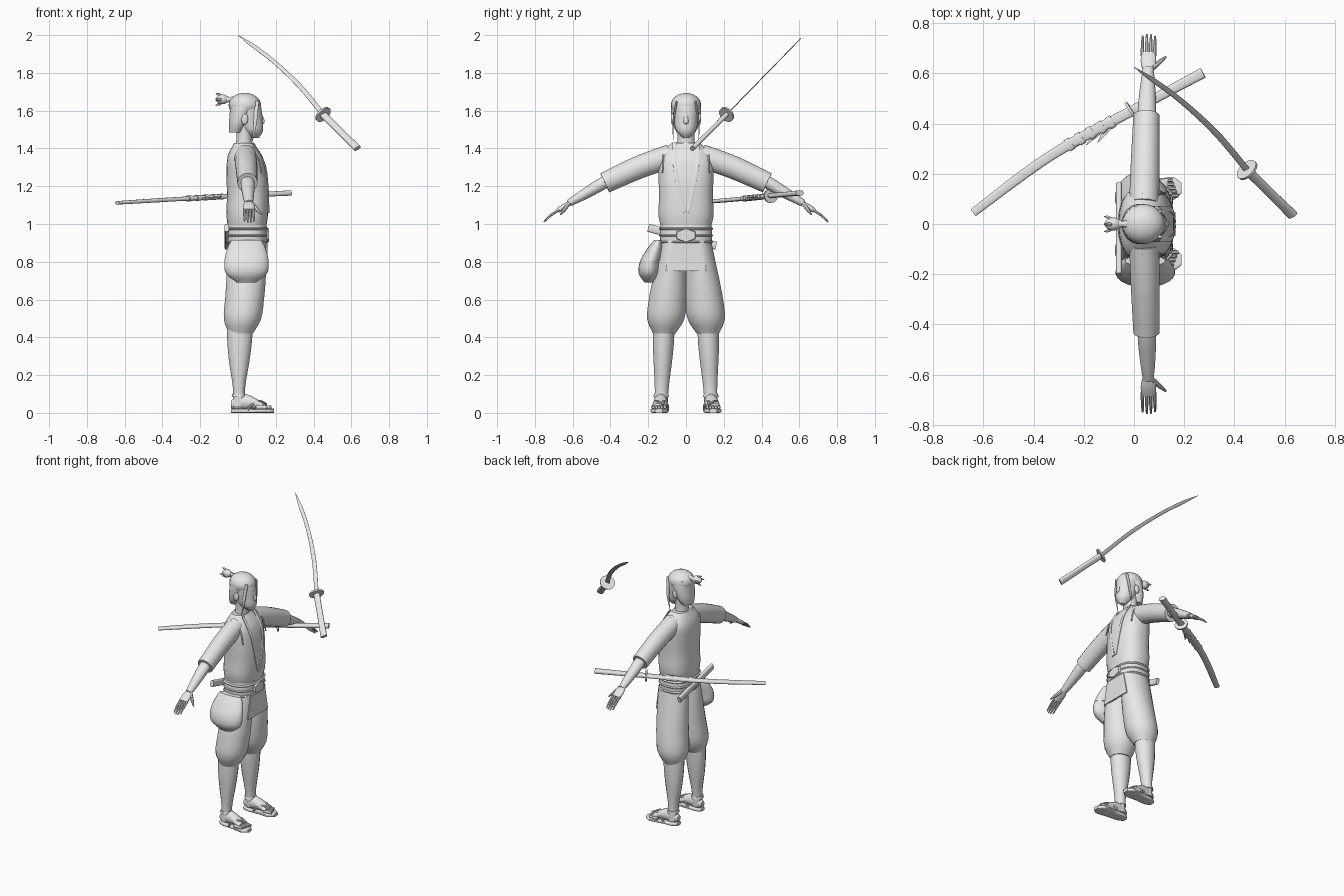
import bpy, bmesh, math
from mathutils import Vector

cube = bpy.data.objects.get("Cube")
if cube:
    bpy.data.objects.remove(cube)

grey = bpy.data.materials.new("plain grey")
grey.use_nodes = True
grey.diffuse_color = (0.8, 0.8, 0.8, 1)
grey.node_tree.nodes["Principled BSDF"].inputs["Base Color"].default_value = grey.diffuse_color

X, Y, Z = Vector((1, 0, 0)), Vector((0, 1, 0)), Vector((0, 0, 1))
made = []


def finish(name, bm):
    bmesh.ops.recalc_face_normals(bm, faces=bm.faces)
    mesh = bpy.data.meshes.new(name)
    bm.to_mesh(mesh)
    bm.free()
    mesh.materials.append(grey)
    ob = bpy.data.objects.new(name, mesh)
    bpy.context.collection.objects.link(ob)
    made.append(ob)


def spline(values, t):
    """Smooth curve through evenly spaced numbers or points."""
    if len(values) == 1:
        return values[0]
    last = len(values) - 1
    i = min(int(t * last), last - 1)
    f = t * last - i
    a, b, c, d = (values[min(max(i + k, 0), last)] for k in (-1, 0, 1, 2))
    return b + ((c - a) * f + (a * 2 - b * 5 + c * 4 - d) * f ** 2 + (b * 3 - a - c * 3 + d) * f ** 3) / 2


def loft(name, path, width, depth=1.0, side=X, axis=None, sides=16, power=2, steps=16):
    """Skin rings along a path. Depth is a ratio to width, or its own profile."""
    path = [Vector(p) for p in path]
    ts = [i / steps for i in range(steps + 1)]
    centres = [spline(path, t) for t in ts]
    bm, rings = bmesh.new(), []
    for i, t in enumerate(ts):
        normal = axis or (centres[min(i + 1, steps)] - centres[max(i - 1, 0)]).normalized()
        u = (side - normal * side.dot(normal)).normalized()
        v = normal.cross(u)
        w = spline(width, t)
        h = w * depth if isinstance(depth, float) else spline(depth, t)
        ring = []
        for k in range(sides):
            angle = math.tau * (k + 0.5) / sides
            c, s = (math.copysign(abs(f) ** (2 / power), f) for f in (math.cos(angle), math.sin(angle)))
            ring.append(bm.verts.new(centres[i] + u * c * w + v * s * h))
        rings.append(ring)
    for low, high in zip(rings, rings[1:]):
        for k in range(sides):
            n = (k + 1) % sides
            bm.faces.new((low[k], low[n], high[n], high[k]))
    bm.faces.new(rings[0])
    bm.faces.new(rings[-1])
    finish(name, bm)


def pair(name, path, width, **options):
    """The same loft on the left and, mirrored, on the right."""
    for sign, word in ((1, "left_"), (-1, "right_")):
        loft(word + name, [(x, y * sign, z) for x, y, z in path], width, **options)


def ball(name, centre, size):
    bm = bmesh.new()
    bmesh.ops.create_uvsphere(bm, u_segments=24, v_segments=12, radius=1)
    for vert in bm.verts:
        vert.co = Vector([c * s + o for c, s, o in zip(vert.co, size, centre)])
    finish(name, bm)


def ball_pair(name, centre, size):
    for sign, word in ((1, "left_"), (-1, "right_")):
        ball(word + name, (centre[0], centre[1] * sign, centre[2]), size)


def disc(name, centre, axis, side, radius):
    half = axis.normalized() * .005
    loft(name, [centre - half, centre + half], [radius], .9, side=side, sides=24, steps=1)


# Jacket body, lapels and shoulder seams
loft("jacket", [(.047, 0, .97), (.05, 0, 1.2), (.03, 0, 1.43)], [.1, .11, .11, .108, .094, .05],
     [.13, .146, .143, .146, .143, .075], axis=Z, sides=32, power=2.4)
pair("lapel", [(.08, .06, 1.43), (.14, .06, 1.32), (.157, .04, 1.2), (.162, .01, 1.06)], [.012],
     depth=.4, side=Y, sides=8)
pair("shoulder_seam", [(.03, .12, 1.41), (.1, .12, 1.36), (.125, .125, 1.27)], [.004], sides=8)

# Sash, cords, buckle and apron
waist = Vector((.048, 0, .94))
loft("sash", [waist - Z * .05, waist + Z * .055], [.106, .108, .104], 1.29, sides=32, power=2.5)
for height in (-.035, 0, .035):
    middle = waist + Z * height
    loft("sash_cord", [middle - Z * .007, middle + Z * .007], [.106, .112, .106], 1.29,
         sides=32, power=2.5, steps=4)
loft("buckle", [waist + X * .1, waist + X * .117], [.06, .054], .65, side=Y, sides=6, steps=1)
loft("apron", [(.15, 0, .9), (.15, 0, .75)], [.08, .11], [.006], side=Y, power=6)

# Head and hair
loft("neck", [(.03, 0, 1.38), (.035, 0, 1.52)], [.05, .042, .045], 1.1, axis=Z)
loft("head", [(.09, 0, 1.455), (.055, 0, 1.57), (.04, 0, 1.69)], [.02, .055, .07, .076, .068, .01],
     [.015, .052, .063, .069, .065, .01], axis=Z, sides=24)
loft("back_hair", [(-.012, 0, 1.485), (.034, 0, 1.65)], [.036, .05, .064, .08], [.05, .072, .08, .075],
     axis=Z, sides=24)
ball("crown_hair", (.036, 0, 1.63), (.086, .08, .064))
knot = Vector((-.05, 0, 1.66))
loft("topknot", [knot + X * .02, knot - X * .07], [.016, .012, .026, .022, .003], side=Y)
loft("topknot_tie", [knot, knot - X * .012], [.017], side=Y, steps=1)
for turn in range(4):
    spread = Y * math.cos(turn * 1.6) + Z * math.sin(turn * 1.6)
    loft("topknot_tuft", [knot - X * .02, knot - X * .05 + spread * .025, knot - X * .07 + spread * .03],
         [.01, .008, .001], side=Y, sides=6)
pair("loose_lock", [(.1, .05, 1.65), (.09, .068, 1.53), (.075, .066, 1.435)], [.012, .009, .001],
     depth=.5, sides=8)

# Face
loft("nose", [(.118, 0, 1.59), (.132, 0, 1.545), (.122, 0, 1.53)], [.007, .013, .01], .7, side=Y)
for name, height in (("upper_lip", 1.512), ("lower_lip", 1.502)):
    ball(name, (.118, 0, height), (.008, .02, .005))
ball_pair("eye", (.11, .028, 1.573), (.008, .014, .006))
ball_pair("ear", (.035, .07, 1.555), (.018, .01, .03))
pair("brow", [(.121, .012, 1.592), (.114, .03, 1.597), (.1, .046, 1.592)], [.004], side=Z, sides=8)

# Arms and hands
elbow, wrist, knuckles = Vector((.05, .43, 1.218)), Vector((.057, .62, 1.11)), Vector((.058, .68, 1.07))
reach = (knuckles - wrist).normalized()
pair("sleeve", [(.04, .08, 1.36), (.045, .25, 1.3), elbow], [.06, .058, .053], depth=1.06, sides=20)
pair("forearm", [elbow - reach * .05, wrist], [.034, .037, .03, .021], depth=.9)
pair("palm", [wrist - reach * .01, knuckles], [.022, .031, .028], depth=.45, power=2.5)
for finger in range(4):
    root = knuckles + X * (.025 - finger * .0165)
    length = .08 + .01 * math.sin(finger)
    pair("finger", [root - reach * .01, root + reach * length * .5, root + reach * length - Z * .01],
         [.008, .007, .004], sides=8)
pair("thumb", [wrist + X * .015, wrist + Vector((.045, .025, -.035)), wrist + Vector((.07, .045, -.06))],
     [.012, .01, .004], side=Z, sides=8)

# Legs
pair("trouser_leg", [(.05, .066, .91), (.04, .09, .665), (.015, .115, .42)],
     [.1, .105, .105, .104, .1, .065], depth=[.068, .077, .09, .1, .1, .06], axis=Z, sides=24)
pair("shin", [(.01, .117, .45), (.006, .124, .24), (.005, .133, .03)], [.07, .065, .05, .032, .034],
     depth=[.058, .056, .047, .037, .036], axis=Z)

# Feet and sandals
heel, toe = Vector((-.037, .13, .011)), Vector((.19, .143, .011))
pair("sole", [heel, toe], [.02, .037, .038, .043, .046, .02], depth=[.011], side=Y, axis=X, power=5)
pair("foot", [heel + Z * .035, (.05, .134, .058), (.135, .141, .035)], [.018, .034, .036, .038, .04],
     depth=[.02, .042, .04, .028, .016], side=Y, axis=X)
for digit in range(5):
    tip = toe + Vector((-.012 - .006 * digit, .0155 * (digit - 2), .019))
    pair("toe", [tip - X * .06, tip], [.01, .007], depth=1.2, side=Y, sides=8)
for lean in (-1, 1):
    pair("sandal_strap", [(.15, .12, .045), (.11, .137 + lean * .02, .063), (.07, .135 + lean * .037, .04),
                          (.05, .134 + lean * .038, .015)], [.007], side=Z, sides=8)
pair("ankle_strap", [(.004, .132, .085), (.004, .132, .1)], [.038, .035], depth=1.1, axis=Z, steps=1)

# Hip pouch with flap, and the short scabbard tucked behind the sash
loft("pouch", [(.045, -.143, .91), (.045, -.19, .8), (.045, -.195, .69)], [.075, .105, .118, .11, .05],
     [.018, .043, .055, .055, .025], axis=Z, sides=24)
loft("pouch_flap", [(.045, -.146, .915), (.045, -.185, .81)], [.08, .105, .118], [.022, .045, .056],
     axis=Z, sides=24)
loft("short_scabbard", [(-.06, .16, .885), (-.06, -.2, .98)], [.012], 1.8, power=3)

# Drawn sword in mid air
hilt, point = Vector((.45, .215, 1.58)), Vector((0, .625, 2))
aim = (point - hilt).normalized()
bow = (X - aim * X.dot(aim)).normalized() * .03
loft("drawn_blade", [hilt, hilt.lerp(point, .33) + bow, hilt.lerp(point, .67) + bow, point],
     [.015, .015, .015, .014, .013, .012, .001], .2, sides=8, steps=24)
loft("drawn_grip", [hilt, hilt - Vector((-.182, .18, .18))], [.02, .019, .021], .6, power=3)
disc("drawn_guard", hilt, aim, X, .048)

# Sheathed sword lying level, with cord wraps and frayed cloth
mouth, end = Vector((0, .455, 1.15)), Vector((-.64, .045, 1.112))
along = (mouth - end).normalized()
across = Z.cross(along)
middle = mouth.lerp(end, .5) + across * .025
loft("scabbard", [mouth, middle, end], [.021, .021, .02, .017], .53, side=across, power=3)
loft("sheathed_grip", [mouth, (.275, .602, 1.164)], [.02, .02, .022], .64, side=across, power=3)
disc("sheathed_guard", mouth - along * .012, along, across, .042)
for wrap in range(5):
    place = spline([mouth, middle, end], .16 + wrap * .055)
    loft("scabbard_wrap", [place, place - along * .022], [.026], .58, side=across, power=3, steps=1)
    fray = across * (.006 * wrap - .02)
    loft("frayed_cloth", [place, place - along * .05 + fray, place - along * .1 + fray * 2],
         [.018, .012, .001], .25, side=across, sides=6)

# Smooth shading with crisp edges
bpy.ops.object.select_all(action="DESELECT")
for ob in made:
    ob.select_set(True)
bpy.context.view_layer.objects.active = made[0]
bpy.ops.object.shade_smooth_by_angle(angle=math.radians(40))
